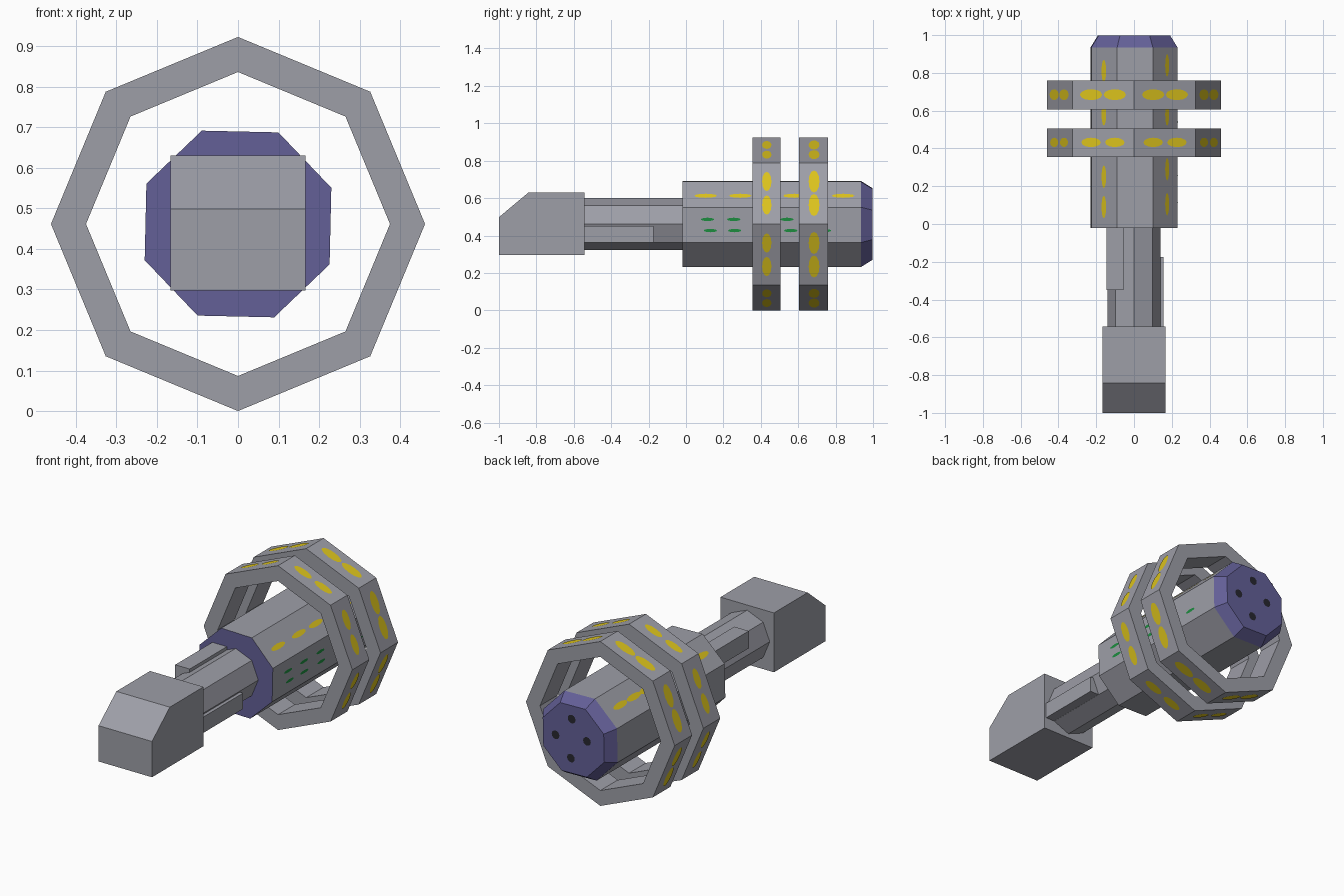
import bpy, bmesh, math
from mathutils import Vector

if "Cube" in bpy.data.objects:
    bpy.data.objects.remove(bpy.data.objects["Cube"])

CZ = 0.4615                      # height of the long axis
HULL_PHASE = math.radians(21.2)  # slight roll of the hull
HULL_R = 0.247


def material(name, rgb):
    m = bpy.data.materials.new(name)
    m.diffuse_color = (*rgb, 1)
    m.use_nodes = True
    m.node_tree.nodes["Principled BSDF"].inputs["Base Color"].default_value = m.diffuse_color
    return m


GRAY = material("hull gray", (0.34, 0.345, 0.39))
PURPLE = material("purple", (0.125, 0.115, 0.31))
YELLOW = material("window yellow", (0.72, 0.55, 0.012))
GREEN = material("light green", (0.012, 0.27, 0.05))
DARK = material("engine dark", (0.02, 0.02, 0.028))


def finish(name, bm, mats, recalc=True):
    if recalc:
        bmesh.ops.recalc_face_normals(bm, faces=bm.faces)
    me = bpy.data.meshes.new(name)
    bm.to_mesh(me)
    bm.free()
    for m in mats:
        me.materials.append(m)
    ob = bpy.data.objects.new(name, me)
    bpy.context.collection.objects.link(ob)
    return ob


def loop(bm, y, r, phase, n=8):
    return [bm.verts.new((r * math.cos(phase + i * math.tau / n), y,
                          CZ + r * math.sin(phase + i * math.tau / n))) for i in range(n)]


def bridge(bm, a, b, mat=0):
    for i in range(len(a)):
        j = (i + 1) % len(a)
        bm.faces.new((a[i], a[j], b[j], b[i])).material_index = mat


def box(name, x, y, z):
    bm = bmesh.new()
    bmesh.ops.create_cube(bm, size=1)
    for v in bm.verts:
        v.co = [(r[0] + r[1]) / 2 + c * (r[1] - r[0]) for r, c in zip((x, y, z), v.co)]
    return finish(name, bm, [GRAY])


def patch(bm, centre, u, v, a, b):
    """Flat oval facing u x v with half sizes a and b."""
    n = u.cross(v)
    bm.faces.new([bm.verts.new(centre + n * 0.003 + u * a * math.cos(t) + v * b * math.sin(t))
                  for t in (k * math.tau / 12 for k in range(12))])


def side_frame(angle):
    """Outward normal, tangent and axis direction for a face at an angle."""
    n = Vector((math.cos(angle), 0, math.sin(angle)))
    t = Vector((-math.sin(angle), 0, math.cos(angle)))
    return n, t, n.cross(t)


AXIS = Vector((0, 0, CZ))

# Main hull: octagonal drum with purple front face and purple tapered back cap
bm = bmesh.new()
front = loop(bm, -0.02, HULL_R, HULL_PHASE)
mid = loop(bm, 0.935, HULL_R, HULL_PHASE)
back = loop(bm, 0.998, HULL_R * 0.83, HULL_PHASE)
bridge(bm, front, mid)
bridge(bm, mid, back, 1)
bm.faces.new(front).material_index = 1
bm.faces.new(back).material_index = 1
finish("main_hull", bm, [GRAY, PURPLE])

# Neck: octagon with a corner on top
bm = bmesh.new()
a, b = loop(bm, -0.56, 0.14, 0), loop(bm, -0.01, 0.14, 0)
bridge(bm, a, b)
bm.faces.new(a)
bm.faces.new(b)
finish("neck", bm, [GRAY])

# Equipment boxes along the neck
box("neck_box_left", (-0.145, -0.055), (-0.35, -0.01), (0.50, 0.597))
box("neck_box_right", (0.06, 0.155), (-0.55, -0.175), (0.363, 0.452))

# Head: block with a sloped upper front, from a side profile
bm = bmesh.new()
profile = [(-1, 0.297), (-0.543, 0.297), (-0.543, 0.63), (-0.842, 0.63), (-1, 0.498)]
sides = [[bm.verts.new((x, y, z)) for y, z in profile] for x in (-0.166, 0.166)]
bridge(bm, *sides)
for s in sides:
    bm.faces.new(s)
finish("head", bm, [GRAY])

# Two octagonal rings with pairs of windows on every outer face
for name, y0, y1, half_len, half_wid in (("front_ring", 0.355, 0.505, 0.056, 0.025),
                                         ("back_ring", 0.605, 0.76, 0.064, 0.029)):
    bm = bmesh.new()
    loops = [loop(bm, y, r, 0) for y, r in ((y0, 0.4615), (y1, 0.4615), (y1, 0.375), (y0, 0.375))]
    for i in range(4):
        bridge(bm, loops[i], loops[(i + 1) % 4])
    finish(name, bm, [GRAY])
    bm = bmesh.new()
    for k in range(8):
        n, t, ax = side_frame((k + 0.5) * math.tau / 8)
        c = AXIS + n * 0.4615 * math.cos(math.pi / 8) + Vector((0, (y0 + y1) / 2 + 0.002, 0))
        for s in (-0.068, 0.068):
            patch(bm, c + t * s, t, -t.cross(n), half_len, half_wid)
    finish(name + "_windows", bm, [YELLOW], False)


def hull_patches(name, face, rows, half_len, half_wid, mat):
    """Ovals along one hull face; rows are (offset across, y positions)."""
    n, t, ax = side_frame(HULL_PHASE + (face + 0.5) * math.tau / 8)
    bm = bmesh.new()
    for off, ys in rows:
        for y in ys:
            c = AXIS + n * HULL_R * math.cos(math.pi / 8) + t * off + Vector((0, y, 0))
            patch(bm, c, t, n.cross(t), half_wid, half_len)
    for f in bm.faces:
        f.normal_update()
        if f.normal.dot(n) < 0:
            f.normal_flip()
    finish(name, bm, [mat], False)


# Hull windows on the two upper slopes, green lights on the right side
hull_patches("hull_windows_right", 0, [(-0.012, (0.105, 0.29, 0.44, 0.58, 0.69, 0.84))], 0.06, 0.015, YELLOW)
hull_patches("hull_windows_left", 2, [(0, (0.09, 0.25, 0.42, 0.58, 0.69, 0.81))], 0.06, 0.017, YELLOW)
hull_patches("hull_lights", -1, [(0.03, (0.115, 0.255, 0.4, 0.54)),
                                 (-0.03, (0.13, 0.26, 0.41, 0.56, 0.74))], 0.036, 0.009, GREEN)

# Four dark nozzles on the back face
bm = bmesh.new()
for x, z in ((0.01, 0.115), (0.11, 0), (-0.085, 0.015), (0.015, -0.105)):
    patch(bm, Vector((x, 0.997, CZ + z)), Vector((0, 0, 1)), Vector((1, 0, 0)), 0.024, 0.024)
finish("back_nozzles", bm, [DARK], False)

# Windows on the rings: make sure they face outwards
for ob in bpy.data.objects:
    if ob.name.endswith("ring_windows"):
        bm = bmesh.new()
        bm.from_mesh(ob.data)
        bm.normal_update()
        for f in bm.faces:
            c = f.calc_center_median() - AXIS
            c.y = 0
            if f.normal.dot(c) < 0:
                f.normal_flip()
        bm.to_mesh(ob.data)
        bm.free()
